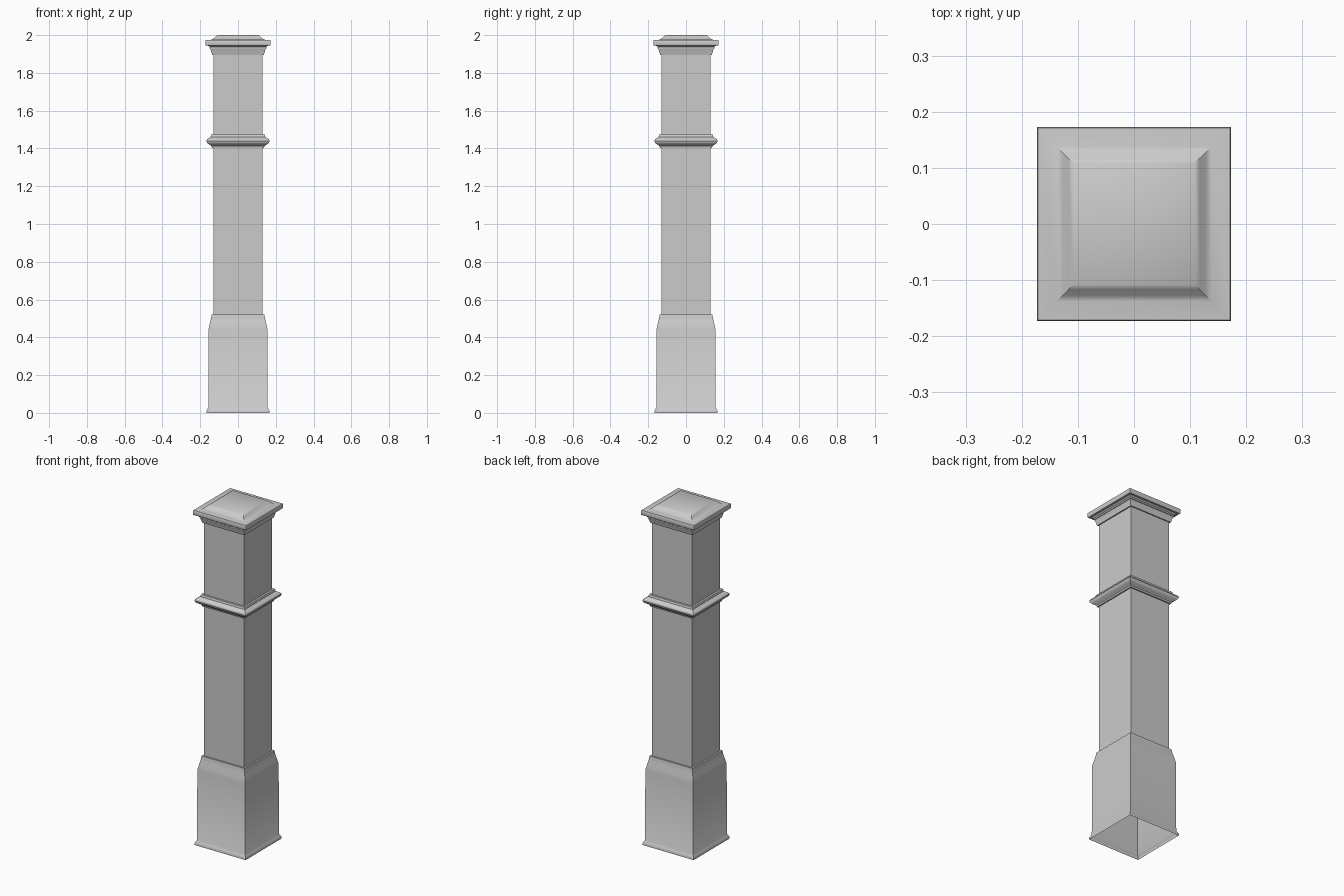
import bpy, bmesh


def square_loft(name, profile, cap_top=False):
    """Sweep a (half width, height) profile around a mitred square."""
    bm = bmesh.new()
    rings = [[bm.verts.new((sx * w, sy * w, z))
              for sx, sy in ((-1, -1), (1, -1), (1, 1), (-1, 1))]
             for w, z in profile]
    for low, high in zip(rings, rings[1:]):
        for i in range(4):
            j = (i + 1) % 4
            bm.faces.new((low[i], low[j], high[j], high[i]))
    if cap_top:
        bm.faces.new(rings[-1])
    mesh = bpy.data.meshes.new(name)
    bm.to_mesh(mesh)
    bm.free()
    obj = bpy.data.objects.new(name, mesh)
    bpy.context.collection.objects.link(obj)
    bpy.ops.object.select_all(action='DESELECT')
    obj.select_set(True)
    bpy.context.view_layer.objects.active = obj
    bpy.ops.object.shade_smooth_by_angle(angle=0.6)
    return obj


# Hollow plinth, open underneath, with a small foot flare and tapered shoulder
square_loft("base", [(0.167, 0), (0.167, 0.01), (0.163, 0.018), (0.157, 0.028),
                     (0.156, 0.44), (0.151, 0.465), (0.145, 0.49),
                     (0.142, 0.505), (0.140, 0.522), (0.130, 0.522)])

# Plain square shaft
square_loft("shaft", [(0.130, 0.522), (0.130, 1.90)])

# Moulded collar around the shaft
square_loft("collar", [(0.130, 1.403), (0.138, 1.403), (0.140, 1.412),
                       (0.147, 1.418), (0.157, 1.424), (0.164, 1.430),
                       (0.167, 1.440), (0.164, 1.448), (0.154, 1.455),
                       (0.145, 1.461), (0.142, 1.473), (0.130, 1.473)])

# Moulding below the cap
square_loft("cap_moulding", [(0.130, 1.895), (0.137, 1.895), (0.140, 1.905),
                             (0.143, 1.917), (0.147, 1.928), (0.150, 1.930),
                             (0.150, 1.938), (0.160, 1.945)])

# Cap slab with sloping top and flat centre
square_loft("cap", [(0.130, 1.945), (0.171, 1.945), (0.173, 1.948),
                    (0.173, 1.970), (0.171, 1.973), (0.138, 1.976),
                    (0.128, 1.983), (0.117, 1.994), (0.108, 2.0)], True)
